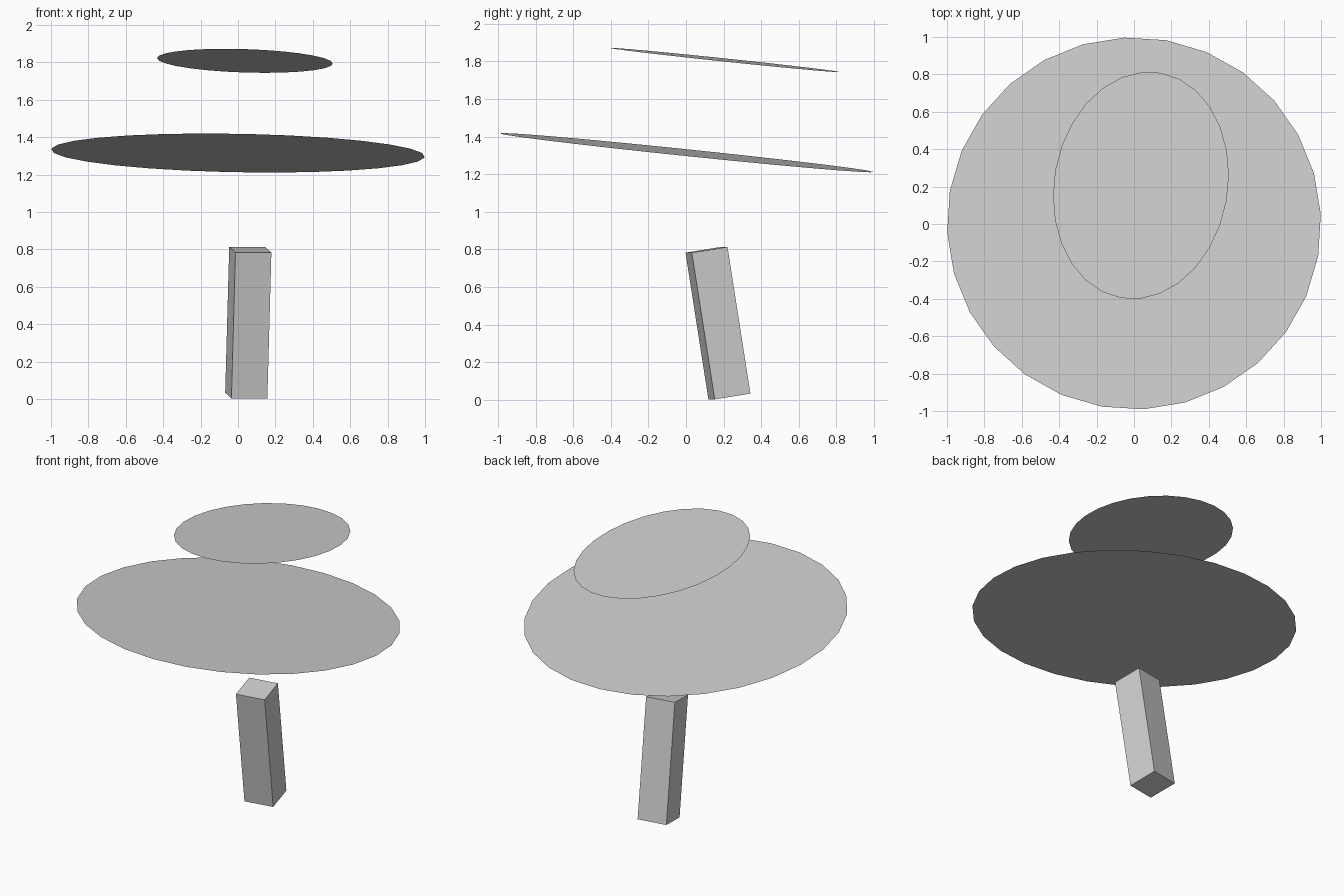
import bpy
import bmesh
from math import radians
from mathutils import Matrix, Euler

cube = bpy.data.objects.get("Cube")
if cube:
    bpy.data.objects.remove(cube, do_unlink=True)

grey = bpy.data.materials.new("light grey")
grey.use_nodes = True
COLOUR = (0.62, 0.62, 0.62, 1.0)
grey.diffuse_color = COLOUR
grey.node_tree.nodes["Principled BSDF"].inputs["Base Color"].default_value = COLOUR


def add_part(name, bm, place, tilt, turn, size):
    """Size the mesh, tilt it about x, turn it about z and place it."""
    rotation = Euler((radians(tilt), 0, radians(turn))).to_matrix().to_4x4()
    bm.transform(Matrix.Translation(place) @ rotation @ Matrix.Diagonal((*size, 1)))
    mesh = bpy.data.meshes.new(name)
    bm.to_mesh(mesh)
    bm.free()
    mesh.materials.append(grey)
    bpy.context.collection.objects.link(bpy.data.objects.new(name, mesh))


def add_disc(name, place, radius_x, radius_y):
    """Flat 28-sided disc with a corner on its y axis."""
    bm = bmesh.new()
    bmesh.ops.create_circle(bm, cap_ends=True, segments=28, radius=1)
    for face in bm.faces:
        if face.normal.z < 0:
            face.normal_flip()
    add_disc_tilt, add_disc_turn = -6, -10
    add_part(name, bm, place, add_disc_tilt, add_disc_turn, (radius_x, radius_y, 1))


# Leaning square post
post = bmesh.new()
bmesh.ops.create_cube(post, size=1)
add_part("post", post, (0.055, 0.17, 0.408), 9, 10, (0.195, 0.195, 0.79))

# Two thin tilted discs floating above it
add_disc("large_disc", (0, 0.003, 1.315), 1.0, 1.0)
add_disc("small_disc", (0.037, 0.206, 1.808), 0.465, 0.615)
